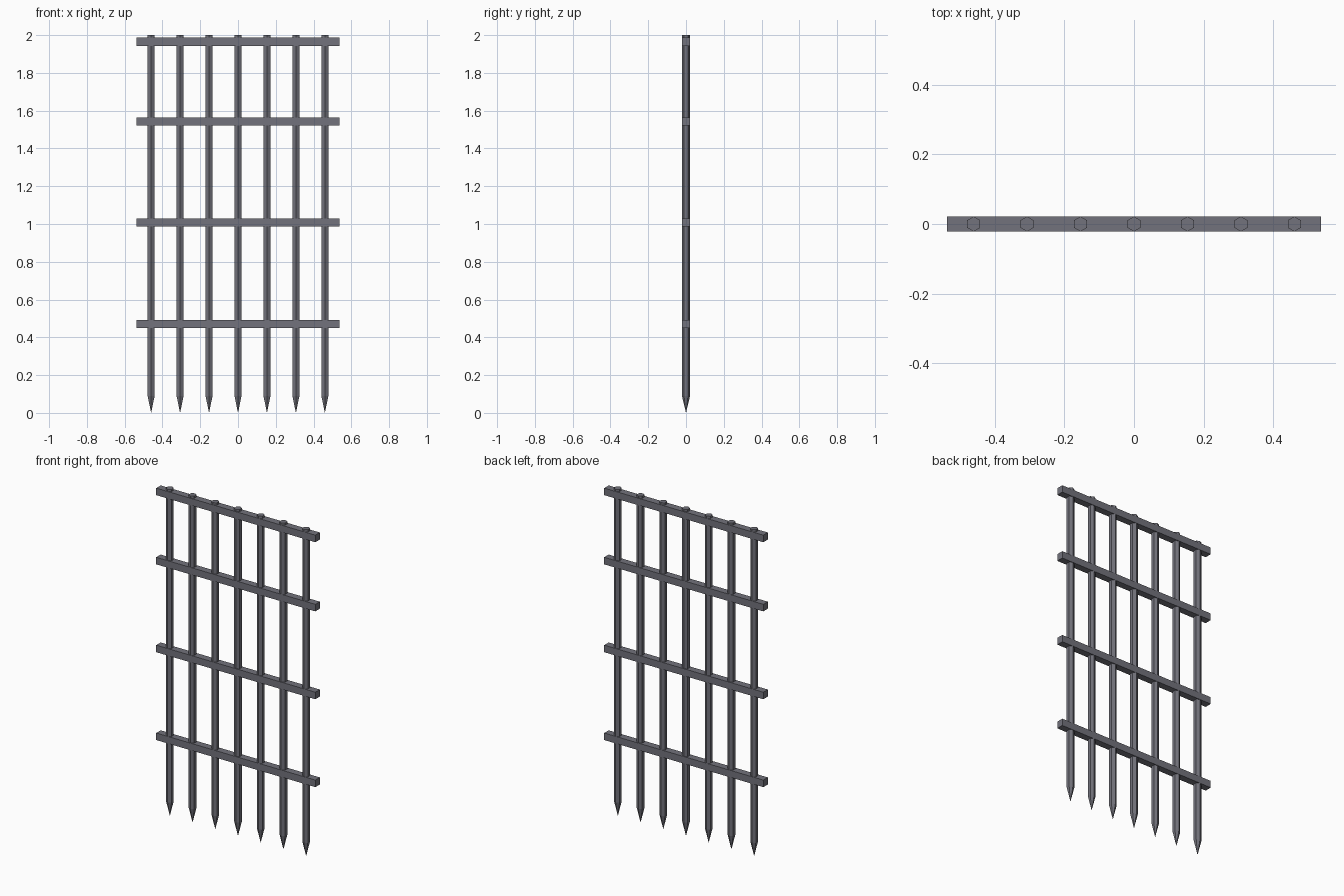
import bpy, bmesh, math
from mathutils import Matrix

if "Cube" in bpy.data.objects:
    bpy.data.objects.remove(bpy.data.objects["Cube"])

iron = bpy.data.materials.new("dark_iron")
iron.diffuse_color = (0.17, 0.17, 0.2, 1)
iron.use_nodes = True
iron.node_tree.nodes["Principled BSDF"].inputs["Base Color"].default_value = iron.diffuse_color

R = 0.0215       # bar radius, also half the rail thickness
TIP = 0.09       # height where the point begins


def finish(name, bm):
    bmesh.ops.recalc_face_normals(bm, faces=bm.faces)
    mesh = bpy.data.meshes.new(name)
    bm.to_mesh(mesh)
    bm.free()
    mesh.materials.append(iron)
    bpy.context.collection.objects.link(bpy.data.objects.new(name, mesh))


# Vertical hexagonal bars with pointed lower ends
def spike(name, x):
    bm = bmesh.new()
    rings = [[bm.verts.new((x + R * math.sin(i * math.pi / 3),
                            R * math.cos(i * math.pi / 3), z)) for i in range(6)]
             for z in (TIP, 2.0)]
    point = bm.verts.new((x, 0, 0))
    low, high = rings
    for i in range(6):
        j = (i + 1) % 6
        bm.faces.new((low[i], low[j], high[j], high[i]))
        bm.faces.new((point, low[j], low[i]))
    bm.faces.new(high)
    finish(name, bm)


# Horizontal square rails
def rail(name, z):
    bm = bmesh.new()
    bmesh.ops.create_cube(bm, size=1, matrix=Matrix.Translation((0, 0, z))
                          @ Matrix.Diagonal((1.074, 2 * R, 2 * R, 1)))
    finish(name, bm)


for i in range(7):
    spike(f"spiked_bar_{i + 1}", (i - 3) * 0.1533)
for i, z in enumerate((0.471, 1.007, 1.543, 1.965)):
    rail(f"cross_rail_{i + 1}", z)
